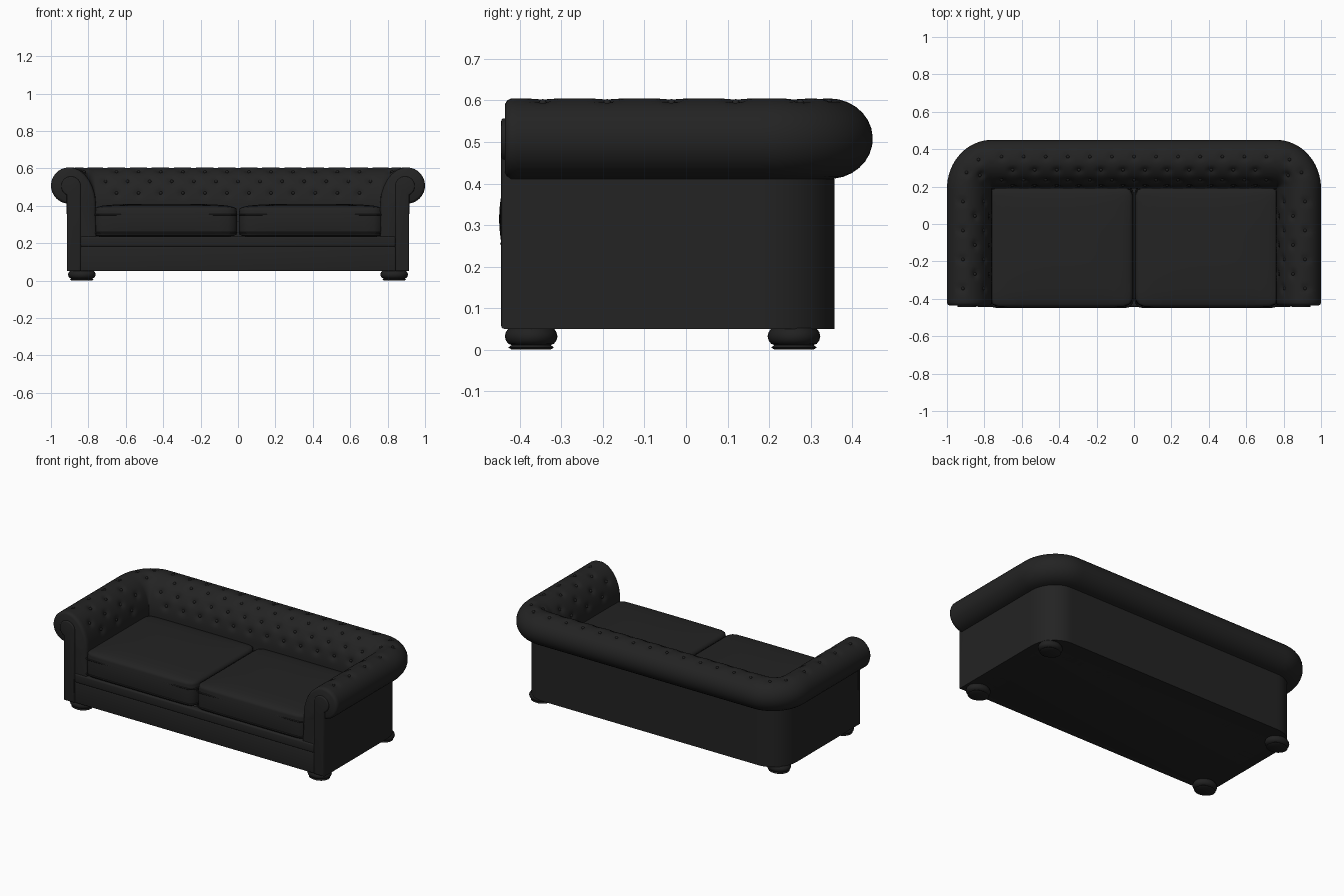
import bpy, bmesh, math
from mathutils import Vector

if "Cube" in bpy.data.objects:
    bpy.data.objects.remove(bpy.data.objects["Cube"])

def material(name, v):
    m = bpy.data.materials.new(name)
    m.diffuse_color = (v, v, v, 1)
    m.use_nodes = True
    m.node_tree.nodes["Principled BSDF"].inputs["Base Color"].default_value = m.diffuse_color
    return m

LEATHER = material("black leather", 0.0168)
FOOT = material("black foot", 0.0150)

def finish(bm, name, mat, angle=40):
    bmesh.ops.recalc_face_normals(bm, faces=bm.faces)
    me = bpy.data.meshes.new(name)
    bm.to_mesh(me)
    bm.free()
    ob = bpy.data.objects.new(name, me)
    bpy.context.collection.objects.link(ob)
    me.materials.append(mat)
    bpy.ops.object.select_all(action='DESELECT')
    ob.select_set(True)
    bpy.context.view_layer.objects.active = ob
    bpy.ops.object.shade_smooth_by_angle(angle=math.radians(angle))
    return ob

# ---- Arm and back shell: rolled profile swept round a U path ----
IX, IY, W, YS = 0.76, 0.19, 0.155, 1.083     # inner corner, wall width, back stretch
FRONT = -0.436
def inner(t):                                # curve from roll top down to the seat
    return (-0.012 - 0.143 * math.sin(t), 0.40 + 0.205 * math.cos(t))

prof = [(0, 0.05), (0, 0.23), (0, 0.411)]
prof += [(-0.012 + 0.097 * math.cos(a), 0.508 + 0.097 * math.sin(a))
         for a in [math.radians(-84 + 174 * i / 14) for i in range(15)]]
prof += [inner(math.pi / 2 * i / 26) for i in range(1, 27)]
prof += [(-W, 0.37), (-W, 0.23), (-W, 0.05)]
n = len(prof)

def normal(i):
    a, b = prof[max(i - 1, 0)], prof[min(i + 1, n - 1)]
    v = Vector((b[1] - a[1], a[0] - b[0]))
    return v.normalized()
norms = [normal(i) for i in range(n)]

def place(base, ang, d, z):
    return Vector((base[0] + math.cos(ang) * (d + W),
                   base[1] + math.sin(ang) * (d + W) * YS, z))

# path stations: (base point, outward angle, end shrink)
path = [((IX, FRONT), 0, 0.014), ((IX, FRONT + 0.005), 0, 0.005), ((IX, FRONT + 0.015), 0, 0)]
path += [((IX, FRONT + 0.015 + (IY - FRONT - 0.015) * i / 44), 0, 0) for i in range(1, 45)]
path += [((IX, IY), math.pi / 2 * i / 16, 0) for i in range(1, 17)]
path += [((IX - 2 * IX * i / 110, IY), math.pi / 2, 0) for i in range(1, 111)]
path += [((-b[0], b[1]), math.pi - a, s) for b, a, s in reversed(path[:63])]

# staggered button positions on the shell
rows = [0.0, 0.4, 0.86, 1.24]
buttons = []
def add_button(base, ang, row):
    t = rows[row]
    d, z = inner(t) if row else (0.003, 0.604)
    buttons.append(place(base, ang, d, z))
for r in range(4):
    shift = 0.5 * (r % 2)
    for s in (1, -1):
        for k in range(4):
            y = -0.345 + 0.155 * (k + shift)
            if y < IY - 0.03:
                add_button((s * IX, y), 0 if s > 0 else math.pi, r)
        if r < 2:
            for a in ((30, 65) if r == 0 else (48,)):
                a = math.radians(a)
                add_button((s * IX, IY), a if s > 0 else math.pi - a, r)
    for k in range(-6, 7):
        x = 0.118 * (k + shift)
        if abs(x) < 0.73:
            add_button((x, IY), math.pi / 2, r)

bm = bmesh.new()
rings = []
for base, ang, shrink in path:
    ring = []
    for i, (d, z) in enumerate(prof):
        p = place(base, ang, d, z)
        push = shrink if i > 1 and i < n - 2 else 0
        if z > 0.39:
            push += 0.013 * max(math.exp(-(p - b).length_squared / 0.00038) for b in buttons)
        q = place(base, ang, d - norms[i].x * push, z - norms[i].y * push)
        ring.append(bm.verts.new(q))
    rings.append(ring)
for a, b in zip(rings, rings[1:]):
    for i in range(n):
        j = (i + 1) % n
        bm.faces.new((a[i], a[j], b[j], b[i]))
bm.faces.new(rings[0])
bm.faces.new(rings[-1])
bmesh.ops.remove_doubles(bm, verts=bm.verts, dist=0.0003)
finish(bm, "arm_and_back_shell", LEATHER, 50)

# ---- Tufting buttons ----
bm = bmesh.new()
for b in buttons:
    d = Vector((max(-IX, min(IX, b.x)) * 1.16, min(b.y, 0.33), 0.5))
    if abs(b.x) < IX:
        d = Vector((b.x, 0.345, 0.49))
    p = b + (d - b).normalized() * 0.010
    res = bmesh.ops.create_icosphere(bm, subdivisions=2, radius=0.009)
    bmesh.ops.translate(bm, verts=res['verts'], vec=p)
finish(bm, "tufting_buttons", LEATHER)

# ---- Bevelled boxes ----
def box(name, x0, x1, y0, y1, z0, z1, bevel):
    bm = bmesh.new()
    bmesh.ops.create_cube(bm, size=1)
    for v in bm.verts:
        v.co = ((x0 + x1) / 2 + v.co.x * (x1 - x0), (y0 + y1) / 2 + v.co.y * (y1 - y0),
                (z0 + z1) / 2 + v.co.z * (z1 - z0))
    bmesh.ops.bevel(bm, geom=bm.edges[:], offset=bevel, segments=3, profile=0.5, affect='EDGES')
    return finish(bm, name, LEATHER)

box("base", -0.85, 0.85, -0.425, 0.25, 0.05, 0.228, 0.002)
box("lower_front_rail", -0.842, 0.842, -0.440, -0.40, 0.05, 0.182, 0.006)
box("upper_front_rail", -0.842, 0.842, -0.443, -0.40, 0.180, 0.237, 0.010)

# ---- Seat cushions with crowned tops and piping ----
CY, HX, HY = -0.122, 0.386, 0.318
def cushion(name, cx):
    bm = bmesh.new()
    bmesh.ops.create_cube(bm, size=2)
    bmesh.ops.subdivide_edges(bm, edges=bm.edges[:], cuts=15, use_grid_fill=True)
    for v in bm.verts:
        c = v.co.copy()
        core = Vector([max(-0.86, min(0.86, k)) for k in c])
        c = core + (c - core).normalized() * 0.14 if (c - core).length > 1e-6 else c
        crown = (1 - c.x ** 4) * (1 - c.y ** 4)
        side = 1 - c.z ** 2
        z = 0.315 + c.z * 0.080 + (0.015 * crown if c.z > 0 else 0) * c.z
        v.co = (cx + c.x * (HX - 0.006 + 0.006 * side),
                CY + c.y * (HY + 0.010 * side * (1 - c.x ** 4)), z)
    finish(bm, name, LEATHER, 60)

def piping(name, cx, z):
    cu = bpy.data.curves.new(name, 'CURVE')
    cu.dimensions = '3D'
    cu.bevel_depth = 0.004
    cu.bevel_resolution = 1
    sp = cu.splines.new('POLY')
    pts = []
    hx, hy, r = HX - 0.003, HY + 0.004, 0.035
    for q, (sx, sy) in enumerate(((1, 1), (-1, 1), (-1, -1), (1, -1))):
        for i in range(5):
            a = math.pi / 2 * (q + i / 4)
            pts.append((cx + sx * (hx - r) + r * math.cos(a), CY + sy * (hy - r) + r * math.sin(a), z, 1))
    sp.points.add(len(pts) - 1)
    for p, co in zip(sp.points, pts):
        p.co = co
    sp.use_cyclic_u = True
    cu.materials.append(LEATHER)
    bpy.context.collection.objects.link(bpy.data.objects.new(name, cu))

for side, cx in (("left", -0.39), ("right", 0.39)):
    cushion(side + "_seat_cushion", cx)
    piping(side + "_cushion_upper_piping", cx, 0.352)
    piping(side + "_cushion_lower_piping", cx, 0.255)

# ---- Scroll panels on the arm fronts ----
outline = [(0.915, 0.05), (0.841, 0.05)]
outline += [(0.893 + 0.052 * math.cos(a), 0.505 + 0.052 * math.sin(a))
            for a in [math.radians(180 - 244 * i / 22) for i in range(23)]]
for s, name in ((-1, "left_arm_panel"), (1, "right_arm_panel")):
    bm = bmesh.new()
    f = bm.faces.new([bm.verts.new((s * x, -0.425, z)) for x, z in outline])
    ext = bmesh.ops.extrude_face_region(bm, geom=[f])
    top = [g for g in ext['geom'] if isinstance(g, bmesh.types.BMVert)]
    bmesh.ops.translate(bm, verts=top, vec=(0, -0.020, 0))
    edges = [e for e in bm.edges if all(v.co.y < -0.44 for v in e.verts)]
    bmesh.ops.bevel(bm, geom=edges, offset=0.007, segments=3, profile=0.5, affect='EDGES')
    finish(bm, name, LEATHER)

# ---- Bun feet, lathed ----
lathe = [(0, 0.0), (0.047, 0.0), (0.055, 0.005), (0.047, 0.011), (0.055, 0.014), (0.061, 0.022),
         (0.0635, 0.032), (0.061, 0.042), (0.054, 0.052), (0, 0.052)]
for y, row in ((-0.373, "front"), (0.26, "back")):
    for s, side in ((-1, "left"), (1, "right")):
        bm = bmesh.new()
        vs = [bm.verts.new((r, 0, z)) for r, z in lathe]
        es = [bm.edges.new(p) for p in zip(vs, vs[1:])]
        bmesh.ops.spin(bm, geom=vs + es, cent=(0, 0, 0), axis=(0, 0, 1), angle=2 * math.pi, steps=24)
        bmesh.ops.remove_doubles(bm, verts=bm.verts, dist=0.0001)
        for v in bm.verts:
            v.co = (s * 0.835 + v.co.x * 1.17, y + v.co.y, v.co.z)
        finish(bm, f"{row}_{side}_foot", FOOT)
